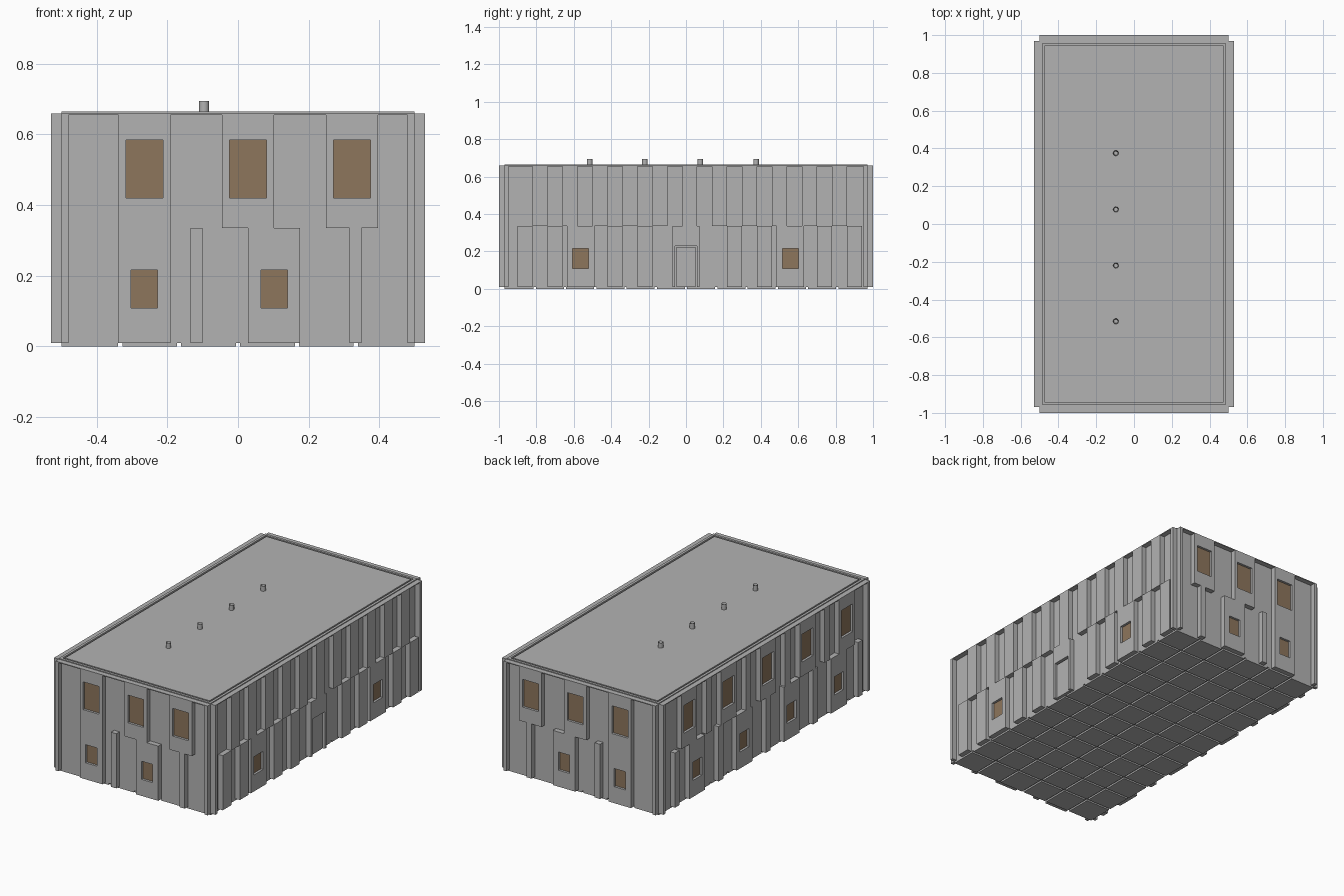
import bpy, bmesh, math
from mathutils import Matrix, Vector

if "Cube" in bpy.data.objects:
    bpy.data.objects.remove(bpy.data.objects["Cube"])


def material(name, rgb):
    m = bpy.data.materials.new(name)
    m.diffuse_color = (*rgb, 1)
    m.use_nodes = True
    m.node_tree.nodes["Principled BSDF"].inputs["Base Color"].default_value = m.diffuse_color
    return m


GREY = material("wall_grey", (0.45, 0.45, 0.45))
BROWN = material("window_brown", (0.27, 0.18, 0.107))


def add_box(bm, lo, hi):
    lo, hi = Vector(lo), Vector(hi)
    mat = Matrix.Translation((lo + hi) / 2) @ Matrix.Diagonal((*[abs(c) for c in hi - lo], 1))
    bmesh.ops.create_cube(bm, size=1, matrix=mat)


def finish(bm, name, mat):
    mesh = bpy.data.meshes.new(name)
    bm.to_mesh(mesh)
    bm.free()
    mesh.materials.append(mat)
    ob = bpy.data.objects.new(name, mesh)
    bpy.context.collection.objects.link(ob)
    return ob


def boxes(name, items, mat=GREY):
    bm = bmesh.new()
    for lo, hi in items:
        add_box(bm, lo, hi)
    return finish(bm, name, mat)


# Each side maps (along wall, height, outward depth) to world space
SIDES = {
    "front": lambda u, z, d: (u, -0.97 - d, z),
    "back": lambda u, z, d: (u, 0.97 + d, z),
    "right": lambda u, z, d: (0.5 + d, u, z),
    "left": lambda u, z, d: (-0.5 - d, u, z),
}
OUT, MID, LOW, HIGH = 0.03, 0.335, 0.01, 0.655
HALF = 0.0735


def wall(side, windows, fins, half_len, door=None):
    """windows: (u, z0, z1, opening width, opening bottom, opening top)"""
    at = SIDES[side]
    panel, glass = [], []

    def put(lst, u0, u1, z0, z1, d0=0.0, d1=OUT):
        lst.append((at(u0, z0, d0), at(u1, z1, d1)))

    # panels built around their window openings
    for u, z0, z1, w, b, t in windows:
        a, c = u - HALF, u + HALF
        put(panel, a, u - w / 2, z0, z1)
        put(panel, u + w / 2, c, z0, z1)
        put(panel, u - w / 2, u + w / 2, z0, b)
        put(panel, u - w / 2, u + w / 2, t, z1)
        put(glass, u - w / 2, u + w / 2, b, t, 0, 0.016)
    boxes(side + "_window_panels", panel)
    boxes(side + "_window_panes", glass, BROWN)

    # vertical fins and corner posts
    strips = []
    for u0, u1, z0, z1 in fins:
        put(strips, u0, u1, z0, z1)
    for s in (-1, 1):
        put(strips, s * half_len, s * (half_len - 0.02), LOW, HIGH)
    boxes(side + "_fins", strips)

    # top ledge over the recesses
    ledge = []
    put(ledge, -half_len, half_len, HIGH, 0.66)
    boxes(side + "_top_ledge", ledge)

    if door is not None:
        surround, leaf = [], []
        w, t = 0.058, 0.23
        put(surround, door - HALF, door - w, LOW, MID)
        put(surround, door + w, door + HALF, LOW, MID)
        put(surround, door - w, door + w, t, MID)
        put(leaf, door - w + 0.006, door + w - 0.006, LOW, t - 0.006, 0, 0.018)
        boxes(side + "_door_surround", surround)
        boxes(side + "_door", leaf)


def upper(u):
    return (u, MID, HIGH, 0.105, 0.42, 0.585)


def lower(u, w=0.075):
    return (u, LOW, MID, w, 0.108, 0.216)


# End walls: one tall two-storey bay plus staggered panels
end_windows = [upper(u) for u in (-0.265, 0.028, 0.323)] + [lower(u) for u in (-0.265, 0.102)]
end_fins = [(-0.135, -0.1, LOW, MID), (0.315, 0.35, LOW, MID)]
for side in ("front", "back"):
    wall(side, end_windows, end_fins, 0.5)

# Door wall: checkered upper and lower fins
right_centres = (-0.563, 0.0, 0.558)
right_fins = []
for k in range(11):
    u = -0.82 + 0.16 * k
    right_fins.append((u, u + 0.08, MID, HIGH))
for k in range(12):
    u = -0.9 + 0.16 * k
    if all(abs(u + 0.04 - c) > 0.11 for c in right_centres):
        right_fins.append((u, u + 0.08, LOW, MID))
wall("right", [lower(c, 0.085) for c in right_centres if c], right_fins, 0.97, door=0.0)

# Window wall: five upper and four lower panels with fins between
ups = [0.725 - 0.37 * i for i in range(5)]
lows = [0.65 - 0.443 * i for i in range(4)]
left_fins = [(u - 0.21, u - 0.16, MID, HIGH) for u in ups[:-1]]
left_fins += [(u - 0.245, u - 0.2, LOW, MID) for u in lows[:-1]]
left_fins += [(0.82, 0.86, LOW, MID), (-0.9, -0.86, LOW, MID)]
wall("left", [upper(u) for u in ups] + [lower(u, 0.085) for u in lows], left_fins, 0.97)

# Main body and roof rim
boxes("main_body", [((-0.5, -0.97, 0.01), (0.5, 0.97, 0.655))])
rim = []
for s in (-1, 1):
    rim.append(((s * 0.5, -0.97, 0.65), (s * 0.485, 0.97, 0.665)))
    rim.append(((-0.485, s * 0.97, 0.65), (0.485, s * 0.955, 0.665)))
boxes("roof_rim", rim)
boxes("roof_deck", [((-0.475, -0.945, 0.65), (0.475, 0.945, 0.664))])

# Floor tiles with grooves between
NX, NY, GAP = 6, 12, 0.006
sx, sy = 1.0 / NX, 1.94 / NY
tiles = []
for i in range(NX):
    for j in range(NY):
        x, y = -0.5 + i * sx, -0.97 + j * sy
        x0 = x if i == 0 else x + GAP
        y0 = y if j == 0 else y + GAP
        x1 = x + sx if i == NX - 1 else x + sx - GAP
        y1 = y + sy if j == NY - 1 else y + sy - GAP
        tiles.append(((x0, y0, 0.0), (x1, y1, 0.012)))
boxes("floor_tiles", tiles)

# Roof vents, hollow at the top
for n, y in enumerate((-0.515, -0.22, 0.077, 0.375)):
    bm = bmesh.new()
    bmesh.ops.create_cone(bm, cap_ends=True, segments=16, radius1=0.0145, radius2=0.0145,
                          depth=0.04, matrix=Matrix.Translation((-0.096, y, 0.675)))
    bm.normal_update()
    top = [f for f in bm.faces if f.normal.z > 0.9]
    bmesh.ops.inset_region(bm, faces=top, thickness=0.004)
    for v in top[0].verts:
        v.co.z -= 0.02
    ob = finish(bm, "roof_vent_%d" % (n + 1), GREY)
    bpy.ops.object.select_all(action='DESELECT')
    ob.select_set(True)
    bpy.context.view_layer.objects.active = ob
    bpy.ops.object.shade_smooth_by_angle(angle=math.radians(40))
